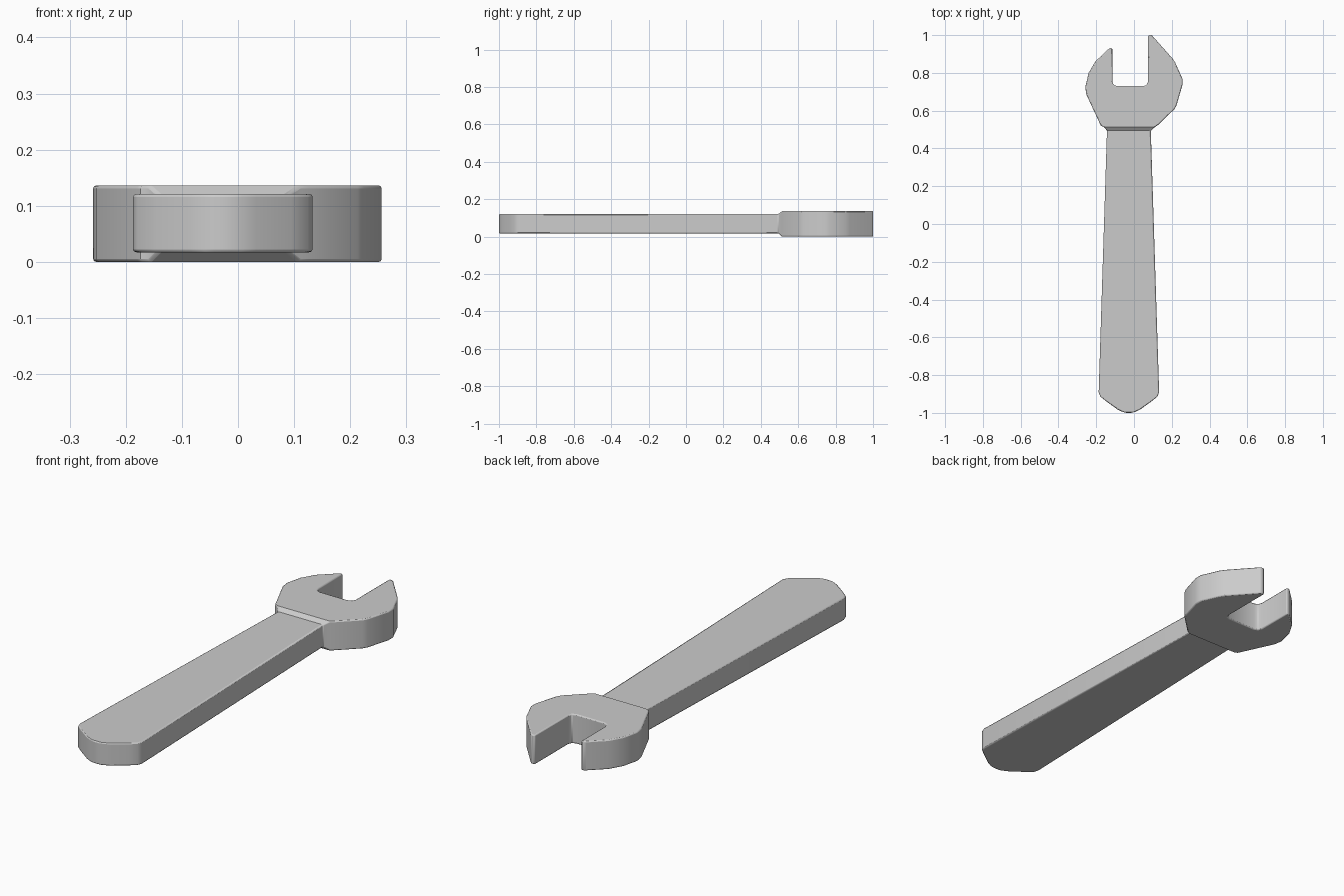
import bpy, bmesh

if "Cube" in bpy.data.objects:
    bpy.data.objects.remove(bpy.data.objects["Cube"])

HEAD_Z = (0.0, 0.136)
HANDLE_Z = (0.017, 0.121)

# Open-jaw head outline, counter-clockwise; first two points are the neck edge
head = [(-0.160, 0.514), (0.112, 0.514), (0.126, 0.523),
        (0.213, 0.607), (0.225, 0.627), (0.256, 0.735), (0.256, 0.770),
        (0.218, 0.855), (0.205, 0.875), (0.094, 1.000), (0.075, 1.000),
        (0.075, 0.755), (0.068, 0.737), (0.052, 0.730),
        (-0.092, 0.730), (-0.108, 0.737), (-0.115, 0.755),
        (-0.115, 0.931), (-0.130, 0.931), (-0.205, 0.860), (-0.240, 0.800),
        (-0.258, 0.725), (-0.252, 0.685), (-0.180, 0.530), (-0.174, 0.519)]

# Handle sections from neck to rounded butt: y, centre x, half width
handle = [(0.494, -0.027, 0.116), (-0.890, -0.027, 0.160),
          (-0.913, -0.027, 0.152), (-0.938, -0.027, 0.121),
          (-0.982, -0.027, 0.060), (-0.994, -0.027, 0.035),
          (-1.000, -0.027, 0.012)]

bm = bmesh.new()

# Head: two caps and side walls, left open at the neck
low, high = [[bm.verts.new((x, y, z)) for x, y in head] for z in HEAD_Z]
bm.faces.new(low)
bm.faces.new(high)
for i in range(1, len(head)):
    j = (i + 1) % len(head)
    bm.faces.new((low[i], low[j], high[j], high[i]))

# Handle: lofted from the neck opening, first strip forms the sloped shoulder
ring = [low[0], low[1], high[1], high[0]]
for y, cx, w in handle:
    z0, z1 = HANDLE_Z
    new = [bm.verts.new(p) for p in ((cx - w, y, z0), (cx + w, y, z0),
                                     (cx + w, y, z1), (cx - w, y, z1))]
    for i in range(4):
        j = (i + 1) % 4
        bm.faces.new((ring[i], ring[j], new[j], new[i]))
    ring = new
bm.faces.new(ring)
bmesh.ops.recalc_face_normals(bm, faces=bm.faces)

mesh = bpy.data.meshes.new("wrench")
bm.to_mesh(mesh)
bm.free()
wrench = bpy.data.objects.new("wrench", mesh)
bpy.context.collection.objects.link(wrench)

# Softened edges
bevel = wrench.modifiers.new("edge_bevel", 'BEVEL')
bevel.width = 0.005
bevel.segments = 2
bevel.limit_method = 'ANGLE'
bevel.angle_limit = 0.75

bpy.context.view_layer.objects.active = wrench
wrench.select_set(True)
bpy.ops.object.shade_smooth_by_angle(angle=0.6)
